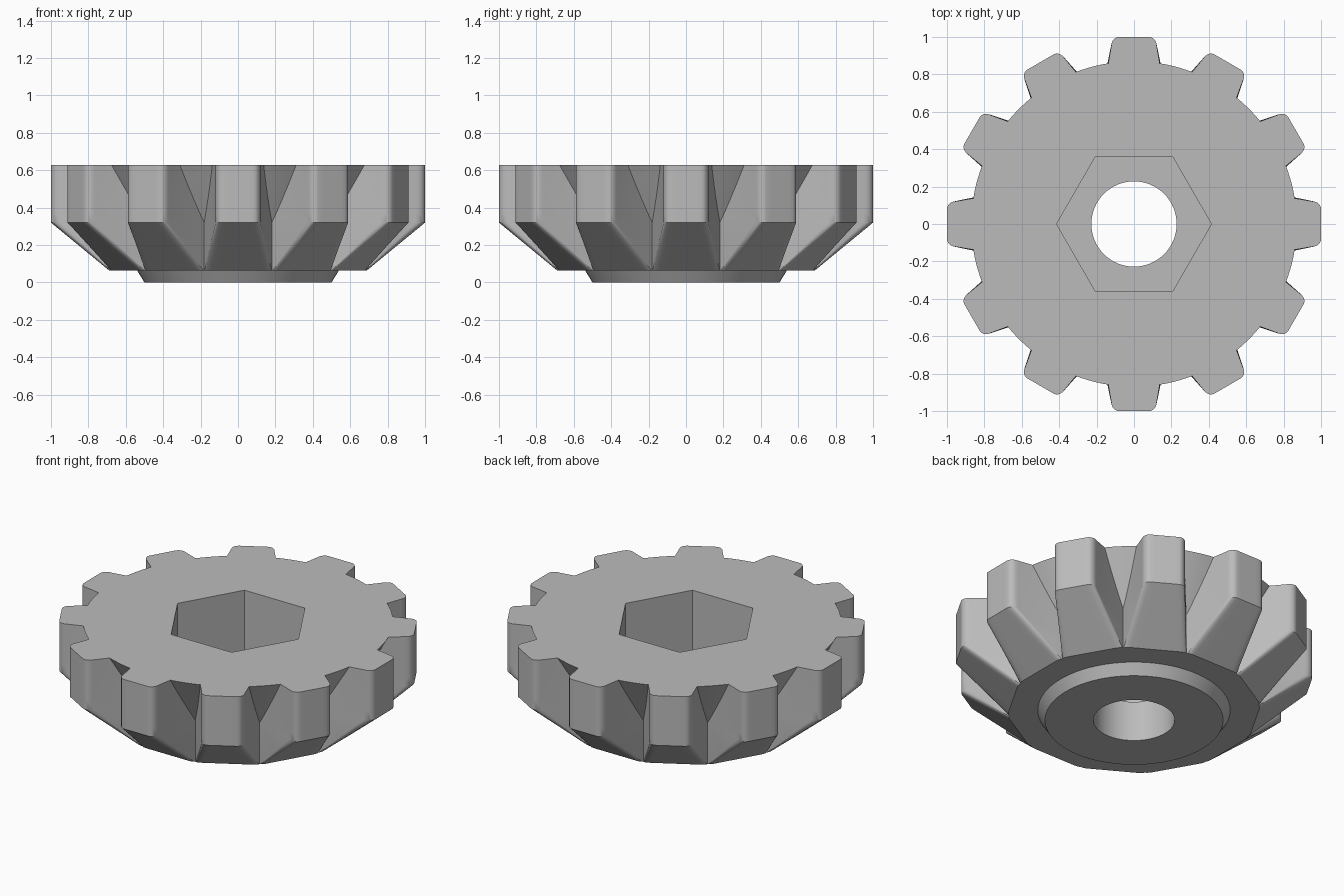
import bpy, bmesh, math

TEETH = 12
HALF = math.pi / TEETH
TOP, SHOULDER, RIM = 0.627, 0.32, 0.065
VALLEY_R, ROOT_R = 0.70, 0.87
VALLEY_Y = VALLEY_R * math.cos(HALF)

cube = bpy.data.objects.get("Cube")
if cube:
    bpy.data.objects.remove(cube, do_unlink=True)

steel = bpy.data.materials.new("plain grey")
steel.use_nodes = True
grey = (0.5, 0.5, 0.5, 1)
steel.diffuse_color = grey
steel.node_tree.nodes["Principled BSDF"].inputs["Base Color"].default_value = grey


def half_tooth(z):
    """Outline of half a tooth, from its middle to the middle of the gap."""
    up = max(0, (z - SHOULDER) / (TOP - SHOULDER))
    down = max(0, (SHOULDER - z) / (SHOULDER - RIM))
    tip = 1 - 0.31 * down
    slope = 0.215 - 0.045 * up
    depth = 0.05 - 0.038 * down

    def flank(y):
        return 0.122 + slope * (0.95 - y)

    # flat tip and rounded corner
    edge = flank(tip - depth)
    flat = edge - 0.04
    pts = [(flat * i / 3, tip) for i in range(4)]
    for i in range(1, 6):
        a = i / 5 * math.pi / 2
        pts.append((flat + 0.04 * math.sin(a), tip - depth * (1 - math.cos(a))))
    # root of the gap, a plain V below the shoulder
    r = VALLEY_R + (ROOT_R - VALLEY_R) * up
    y = VALLEY_Y
    for _ in range(20):
        y = math.sqrt(r * r - flank(y) ** 2)
    start = HALF if up == 0 else min(HALF, math.atan2(flank(y), y))
    for i in range(4):
        a = start + (HALF - start) * i / 3
        pts.append((r * math.sin(a), r * math.cos(a)))
    return pts


def section(z):
    half = half_tooth(z)
    tooth = [(-x, y) for x, y in reversed(half[1:])] + half[:-1]
    ring = []
    for k in range(TEETH):
        c, s = math.cos(2 * HALF * k), math.sin(2 * HALF * k)
        ring += [(x * c + y * s, y * c - x * s, z) for x, y in tooth]
    return ring


def round_section(radius, z):
    return [(radius * x / math.hypot(x, y), radius * y / math.hypot(x, y), z)
            for x, y, _ in section(RIM)]


# Toothed body lofted upward from the round boss
steps = 6
levels = [RIM, (RIM + SHOULDER) / 2]
levels += [SHOULDER + (TOP - SHOULDER) * i / steps for i in range(steps + 1)]
rings = [round_section(0.5, 0), round_section(0.54, RIM)] + [section(z) for z in levels]

bm = bmesh.new()
loops = [[bm.verts.new(p) for p in ring] for ring in rings]
n = len(loops[0])
for low, high in zip(loops, loops[1:]):
    for i in range(n):
        j = (i + 1) % n
        bm.faces.new((low[i], low[j], high[j], high[i]))
bm.faces.new(loops[0])
bm.faces.new(loops[-1])
bmesh.ops.remove_doubles(bm, verts=bm.verts, dist=0.0015)
bmesh.ops.recalc_face_normals(bm, faces=bm.faces)
mesh = bpy.data.meshes.new("bevel_gear")
bm.to_mesh(mesh)
bm.free()
gear = bpy.data.objects.new("bevel_gear", mesh)
bpy.context.collection.objects.link(gear)
mesh.materials.append(steel)


def cut(sides, radius, bottom, top, turn=0):
    bpy.ops.mesh.primitive_cylinder_add(vertices=sides, radius=radius, depth=top - bottom,
                                        location=(0, 0, (top + bottom) / 2),
                                        rotation=(0, 0, turn))
    cutter = bpy.context.object
    cutter.name = "cutter"
    cutter.hide_render = True
    cutter.data.materials.append(steel)
    mod = gear.modifiers.new("cut", "BOOLEAN")
    mod.operation = "DIFFERENCE"
    mod.solver = "EXACT"
    mod.object = cutter
    bpy.ops.object.select_all(action="DESELECT")
    bpy.context.view_layer.objects.active = gear
    gear.select_set(True)
    bpy.ops.object.modifier_apply(modifier=mod.name)
    bpy.data.objects.remove(cutter, do_unlink=True)


# Round bore and hexagonal socket
cut(64, 0.228, -0.2, 0.4)
cut(6, 0.414, 0.25, 0.9, math.pi / 2)

bpy.ops.object.shade_smooth_by_angle(angle=math.radians(28))
